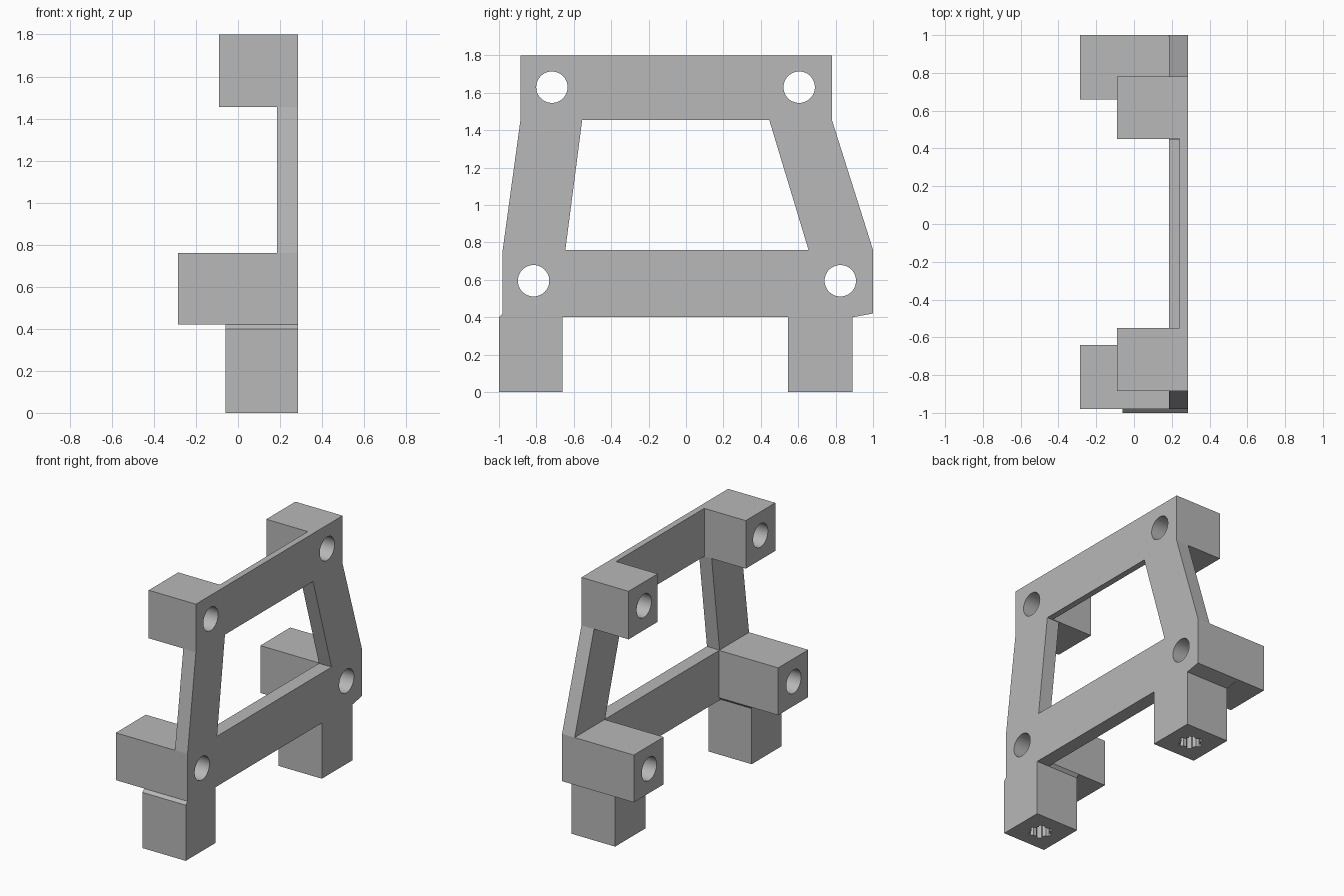
import bpy, bmesh, math
from mathutils import Vector

if "Cube" in bpy.data.objects:
    bpy.data.objects.remove(bpy.data.objects["Cube"], do_unlink=True)

grey = bpy.data.materials.new("plain grey")
grey.use_nodes = True
colour = (0.48, 0.48, 0.48, 1)
grey.diffuse_color = colour
grey.node_tree.nodes["Principled BSDF"].inputs["Base Color"].default_value = colour

FACE = 0.285    # flat outer face shared by every part
RIB = 0.185     # inner face of the posts and lower rail


def extrude(name, points, shift):
    """Solid made by sweeping a closed outline along a vector."""
    bm = bmesh.new()
    base = bm.faces.new([bm.verts.new(p) for p in points])
    top = bmesh.ops.extrude_face_region(bm, geom=[base])["geom"]
    bmesh.ops.translate(bm, vec=Vector(shift),
                        verts=[v for v in top if isinstance(v, bmesh.types.BMVert)])
    bmesh.ops.recalc_face_normals(bm, faces=bm.faces)
    mesh = bpy.data.meshes.new(name)
    bm.to_mesh(mesh)
    bm.free()
    mesh.materials.append(grey)
    obj = bpy.data.objects.new(name, mesh)
    bpy.context.collection.objects.link(obj)
    return obj


def slab(name, outline, x0):
    """Side outline in (y, z), from x0 out to the flat face."""
    return extrude(name, [(x0, y, z) for y, z in outline], (FACE - x0, 0, 0))


def box(name, x0, y0, y1, z0, z1):
    return slab(name, [(y0, z0), (y1, z0), (y1, z1), (y0, z1)], x0)


def activate(obj):
    bpy.ops.object.select_all(action="DESELECT")
    obj.select_set(True)
    bpy.context.view_layer.objects.active = obj


def cut(obj, cutter):
    activate(obj)
    mod = obj.modifiers.new("hole", "BOOLEAN")
    mod.operation, mod.solver, mod.object = "DIFFERENCE", "EXACT", cutter
    bpy.ops.object.modifier_apply(modifier=mod.name)
    bpy.data.objects.remove(cutter, do_unlink=True)
    bpy.ops.object.shade_smooth_by_angle(angle=math.radians(30))


def ring(count, radius):
    """Points of a closed loop whose radius is a function of the angle."""
    angles = [math.tau * i / count for i in range(count)]
    return [(radius(a) * math.cos(a), radius(a) * math.sin(a)) for a in angles]


def bolt_hole(obj, y, z):
    pts = [(-1, y + u, z + v) for u, v in ring(48, lambda a: 0.084)]
    cut(obj, extrude("hole_cutter", pts, (2, 0, 0)))


def foot_socket(obj, x, y):
    # lobed blind hole in the underside
    lobes = ring(48, lambda a: 0.072 + 0.009 * math.copysign(1, math.cos(6 * a + 0.05)))
    pts = [(x + u, y + v, -0.1) for u, v in lobes]
    cut(obj, extrude("socket_cutter", pts, (0, 0, 0.42)))


# Upper and lower bolt blocks, front and back
for name, x0, y0, y1, z0, z1, hy, hz in (
        ("upper_front_block", -0.09, -0.885, -0.55, 1.455, 1.8, -0.717, 1.63),
        ("upper_back_block", -0.09, 0.45, 0.78, 1.455, 1.8, 0.605, 1.63),
        ("lower_front_block", -0.285, -0.98, -0.64, 0.42, 0.76, -0.815, 0.595),
        ("lower_back_block", -0.285, 0.66, 1.0, 0.42, 0.76, 0.825, 0.595)):
    bolt_hole(box(name, x0, y0, y1, z0, z1), hy, hz)

# Rails: the upper one is thinner
box("upper_rail", 0.24, -0.55, 0.45, 1.455, 1.8)
slab("lower_rail", [(-0.66, 0.4), (0.545, 0.4), (0.66, 0.42),
                    (0.66, 0.76), (-0.64, 0.76), (-0.64, 0.42)], RIB)

# Sloping posts
slab("front_post", [(-0.98, 0.76), (-0.645, 0.76), (-0.555, 1.455), (-0.885, 1.455)], RIB)
slab("back_post", [(0.655, 0.76), (1.0, 0.76), (0.78, 1.455), (0.445, 1.455)], RIB)

# Feet with sockets, and the thin wedges joining them to the blocks
FOOT = -0.06
for side, y0, y1, b0, b1 in (("front", -1.0, -0.66, -0.98, -0.64),
                             ("back", 0.545, 0.89, 0.66, 1.0)):
    foot = box(side + "_foot", FOOT, y0, y1, 0, 0.4)
    foot_socket(foot, (FOOT + FACE) / 2, (y0 + y1) / 2)
    slab(side + "_foot_wedge", [(y0, 0.4), (y1, 0.4), (b1, 0.42), (b0, 0.42)], FOOT)
